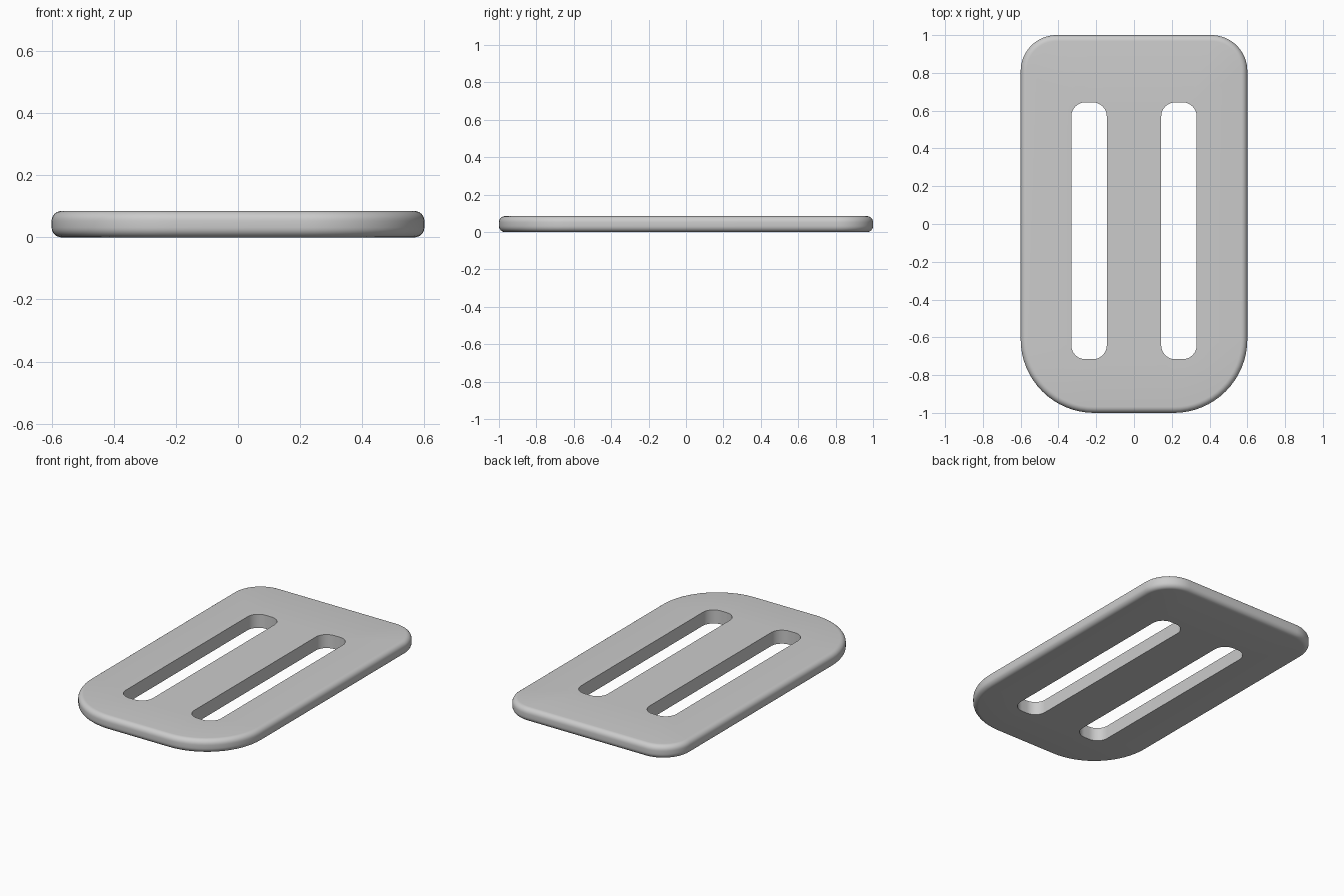
import bpy, bmesh
from math import sin, cos, pi

if "Cube" in bpy.data.objects:
    bpy.data.objects.remove(bpy.data.objects["Cube"])

THICK = 0.085
ROUND = 0.032


def rounded_rect(x0, x1, y0, y1, r_low, r_high, inset=0.0, n=12):
    """Counter-clockwise outline with separate low and high corner radii."""
    pts = []
    for cx, cy, r, start in (
        (x1 - r_high, y1 - r_high, r_high, 0),
        (x0 + r_high, y1 - r_high, r_high, pi / 2),
        (x0 + r_low, y0 + r_low, r_low, pi),
        (x1 - r_low, y0 + r_low, r_low, 3 * pi / 2),
    ):
        for i in range(n + 1):
            a = start + pi / 2 * i / n
            pts.append((cx + (r - inset) * cos(a), cy + (r - inset) * sin(a)))
    return pts


bm = bmesh.new()


def add_ring(pts, z):
    return [bm.verts.new((x, y, z)) for x, y in pts]


def bridge(a, b):
    for i in range(len(a)):
        j = (i + 1) % len(a)
        bm.faces.new((a[i], a[j], b[j], b[i]))


# Outer rim: rounded edge profile swept round the outline
profile = []
for zc, start in ((ROUND, -pi / 2), (THICK - ROUND, 0)):
    for i in range(7):
        a = start + pi / 2 * i / 6
        profile.append((ROUND * (1 - cos(a)), zc + ROUND * sin(a)))
rim = [add_ring(rounded_rect(-0.6, 0.6, -1, 1, 0.39, 0.19, d, 16), z)
       for d, z in profile]
for a, b in zip(rim, rim[1:]):
    bridge(a, b)

# Two strap slots with straight walls
bottoms, tops = [rim[0]], [rim[-1]]
for x0, x1 in ((-0.332, -0.144), (0.144, 0.332)):
    pts = rounded_rect(x0, x1, -0.716, 0.644, 0.075, 0.075)
    low, high = add_ring(pts, 0), add_ring(pts, THICK)
    bridge(high, low)
    bottoms.append(low)
    tops.append(high)

# Flat top and underside, filled around the slots
for rings in (bottoms, tops):
    edges = [bm.edges.get((r[i - 1], r[i])) for r in rings for i in range(len(r))]
    bmesh.ops.triangle_fill(bm, edges=edges, use_beauty=True)
bmesh.ops.recalc_face_normals(bm, faces=bm.faces)

mesh = bpy.data.meshes.new("strap_slider")
bm.to_mesh(mesh)
bm.free()
slider = bpy.data.objects.new("strap_slider", mesh)
bpy.context.collection.objects.link(slider)
bpy.context.view_layer.objects.active = slider
slider.select_set(True)
bpy.ops.object.shade_smooth_by_angle(angle=0.6)
